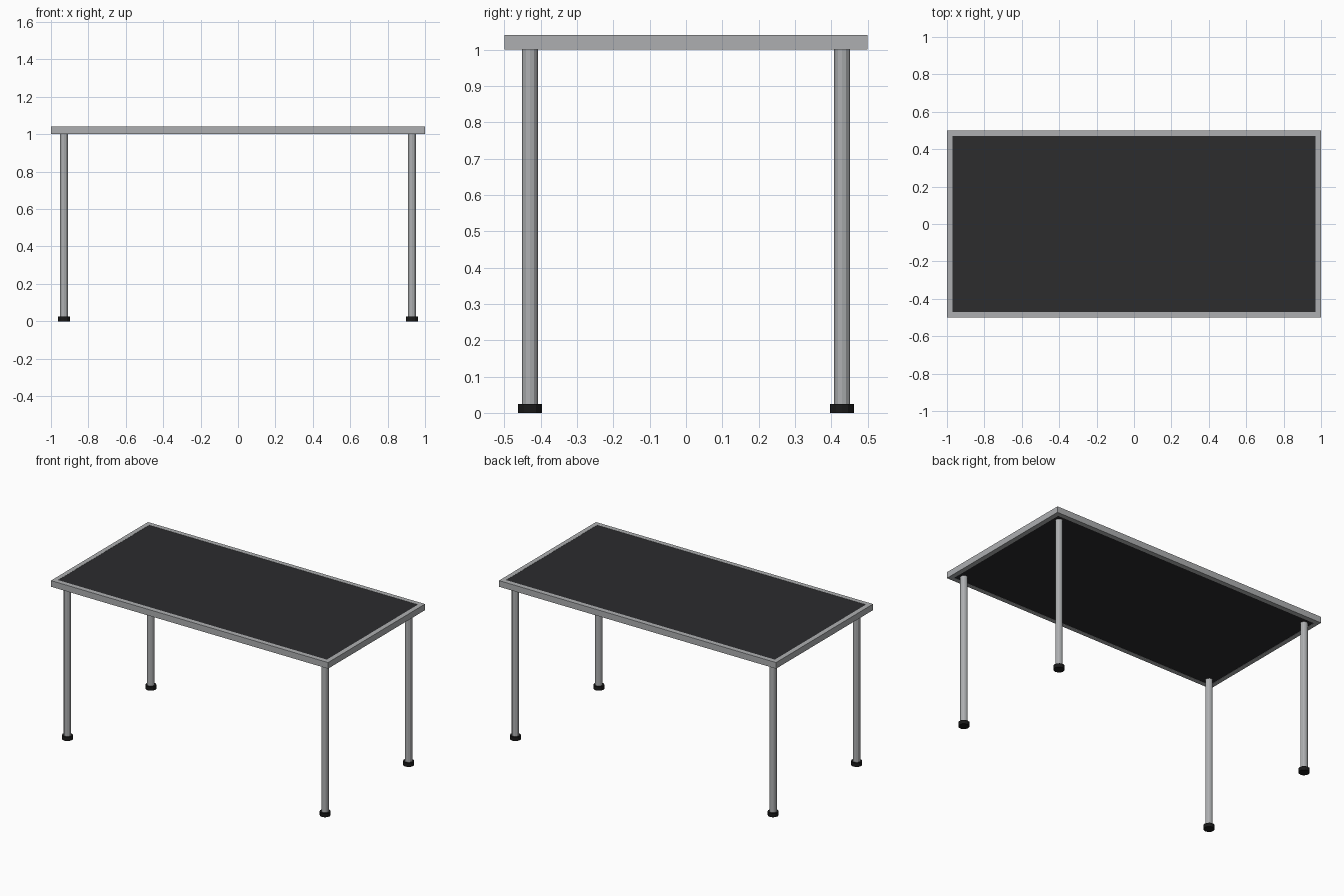
import bpy, bmesh, math

if "Cube" in bpy.data.objects:
    bpy.data.objects.remove(bpy.data.objects["Cube"])


def material(name, color):
    m = bpy.data.materials.new(name)
    m.diffuse_color = color
    m.use_nodes = True
    m.node_tree.nodes["Principled BSDF"].inputs["Base Color"].default_value = m.diffuse_color
    return m


def finish(bm, name, mat):
    bmesh.ops.recalc_face_normals(bm, faces=bm.faces[:])
    me = bpy.data.meshes.new(name)
    bm.to_mesh(me)
    bm.free()
    me.materials.append(mat)
    ob = bpy.data.objects.new(name, me)
    bpy.context.collection.objects.link(ob)
    return ob


def cylinder(name, x, y, z0, z1, r, sides, mat):
    bm = bmesh.new()
    bmesh.ops.create_cone(bm, cap_ends=True, segments=sides,
                          radius1=r, radius2=r, depth=z1 - z0)
    ob = finish(bm, name, mat)
    ob.location = (x, y, (z0 + z1) / 2)
    return ob


metal = material("metal", (0.42, 0.43, 0.44, 1))
dark = material("dark_panel", (0.025, 0.025, 0.027, 1))
rubber = material("rubber", (0.01, 0.01, 0.01, 1))

# mitred rim around the table top
W, D, RIM, Z0, Z1 = 1.0, 0.5, 0.03, 1.0, 1.04
bm = bmesh.new()
loops = []
for inset, z in ((0, Z0), (0, Z1), (RIM, Z1), (RIM, Z0)):
    x, y = W - inset, D - inset
    loops.append([bm.verts.new((sx * x, sy * y, z))
                  for sx, sy in ((-1, -1), (1, -1), (1, 1), (-1, 1))])
for i in range(4):
    a, b = loops[i], loops[(i + 1) % 4]
    for j in range(4):
        k = (j + 1) % 4
        bm.faces.new((a[j], a[k], b[k], b[j]))
finish(bm, "top_rim", metal)

# dark panel filling the rim
bm = bmesh.new()
bmesh.ops.create_cube(bm, size=1)
bmesh.ops.scale(bm, vec=(2 * (W - RIM), 2 * (D - RIM), Z1 - Z0 - 0.002), verts=bm.verts)
finish(bm, "top_panel", dark).location.z = (Z0 + Z1) / 2

# legs with rubber feet
for side, sx in (("left", -1), ("right", 1)):
    for end, sy in (("front", -1), ("back", 1)):
        x, y = sx * 0.93, sy * 0.43
        cylinder(f"{end}_{side}_leg", x, y, 0.02, Z0 + 0.001, 0.022, 12, metal)
        cylinder(f"{end}_{side}_foot", x, y, 0, 0.025, 0.033, 12, rubber)
